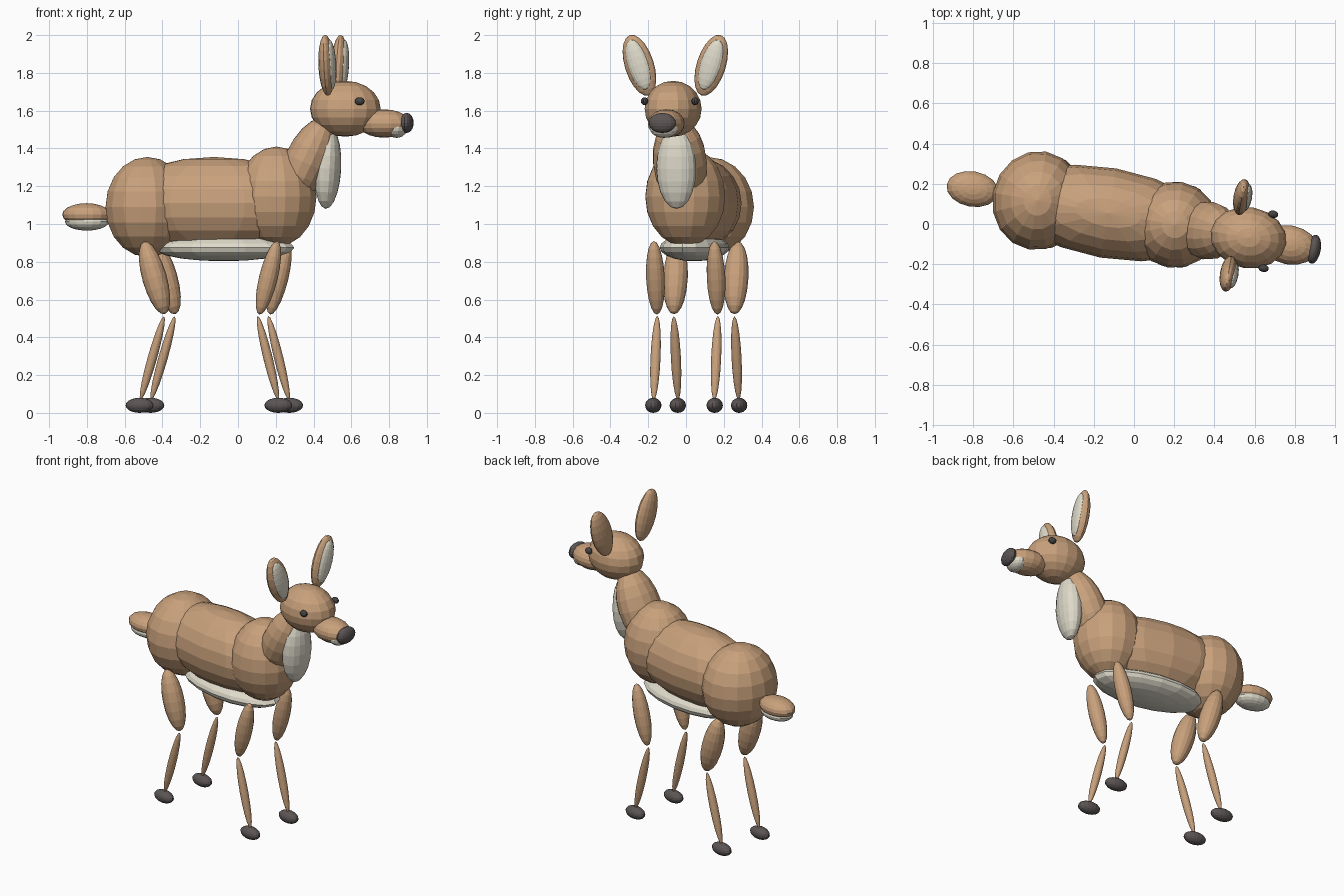
import bpy
import bmesh
import math
from mathutils import Matrix, Vector

if "Cube" in bpy.data.objects:
    bpy.data.objects.remove(bpy.data.objects["Cube"])

YAW = math.radians(-10)       # whole animal is turned slightly
OFFSET = Vector((0, 0.032, 0))


def material(name, rgb):
    m = bpy.data.materials.new(name)
    m.diffuse_color = (*rgb, 1)
    m.use_nodes = True
    m.node_tree.nodes["Principled BSDF"].inputs["Base Color"].default_value = m.diffuse_color
    return m


TAN = material("tan_fur", (0.58, 0.355, 0.20))
CREAM = material("cream_fur", (0.73, 0.70, 0.59))
DARK = material("dark_horn", (0.105, 0.09, 0.088))
EYE = material("eye_dark", (0.06, 0.055, 0.055))


def ellipsoid(name, mat, centre, radii, pitch=0, roll=0, segs=16, rings=10):
    """Faceted ellipsoid; x runs toward the nose, pitch leans it forward, roll leans it sideways."""
    mesh = bpy.data.meshes.new(name)
    bm = bmesh.new()
    bmesh.ops.create_uvsphere(bm, u_segments=segs, v_segments=rings, radius=1)
    bm.transform(Matrix.Diagonal((*radii, 1)))
    bm.to_mesh(mesh)
    bm.free()
    mesh.materials.append(mat)
    ob = bpy.data.objects.new(name, mesh)
    bpy.context.collection.objects.link(ob)
    turn = Matrix.Rotation(YAW, 4, 'Z')
    lean = Matrix.Rotation(math.radians(pitch), 4, 'Y') @ Matrix.Rotation(math.radians(roll), 4, 'X')
    ob.matrix_world = Matrix.Translation(OFFSET) @ turn @ Matrix.Translation(Vector(centre)) @ lean
    return ob


# Trunk
ellipsoid("barrel", TAN, (-0.13, 0, 1.11), (0.53, 0.225, 0.245))
ellipsoid("rump", TAN, (-0.487, 0, 1.09), (0.225, 0.247, 0.265))
ellipsoid("chest", TAN, (0.207, 0, 1.145), (0.215, 0.215, 0.265))
ellipsoid("belly", CREAM, (-0.077, 0, 0.875), (0.38, 0.175, 0.072))

# Tail with pale underside
ellipsoid("tail", TAN, (-0.815, 0, 1.05), (0.13, 0.088, 0.06))
ellipsoid("tail_underside", CREAM, (-0.812, 0, 1.012), (0.118, 0.08, 0.047))

# Neck and throat
ellipsoid("neck", TAN, (0.372, 0, 1.33), (0.122, 0.145, 0.25), pitch=25)
ellipsoid("throat_bib", CREAM, (0.483, 0, 1.295), (0.07, 0.107, 0.215), pitch=3)

# Head
ellipsoid("head", TAN, (0.577, 0, 1.61), (0.19, 0.152, 0.148))
ellipsoid("snout", TAN, (0.785, 0, 1.532), (0.14, 0.097, 0.075))
ellipsoid("chin", CREAM, (0.853, 0, 1.508), (0.056, 0.077, 0.052))
ellipsoid("nose", DARK, (0.907, 0, 1.535), (0.035, 0.073, 0.053))

for side, tag in ((-1, "right"), (1, "left")):
    ellipsoid(f"eye_{tag}", EYE, (0.678, side * 0.136, 1.65), (0.026, 0.019, 0.021), segs=12, rings=8)

    # Ears lean outward, with a pale inner lining on the front
    ellipsoid(f"ear_{tag}", TAN, (0.51, side * 0.193, 1.84), (0.042, 0.078, 0.168), roll=-side * 18)
    ellipsoid(f"inner_ear_{tag}", CREAM, (0.533, side * 0.195, 1.843), (0.028, 0.056, 0.138), roll=-side * 18)

    # Legs: bulky thigh, thin shin, flat hoof
    for pair, thigh_u, shin_u, hoof_u, bulk, pitch in (
            ("front", 0.192, 0.19, 0.246, 0.05, 14),
            ("hind", -0.42, -0.432, -0.50, 0.066, -16)):
        ellipsoid(f"{pair}_thigh_{tag}", TAN, (thigh_u, side * 0.163, 0.715), (bulk, bulk, 0.2), pitch=pitch)
        ellipsoid(f"{pair}_shin_{tag}", TAN, (shin_u, side * 0.163, 0.29), (0.025, 0.027, 0.23),
                  pitch=16 if pair == "hind" else -14)
        ellipsoid(f"{pair}_hoof_{tag}", DARK, (hoof_u, side * 0.165, 0.04), (0.075, 0.042, 0.04))
